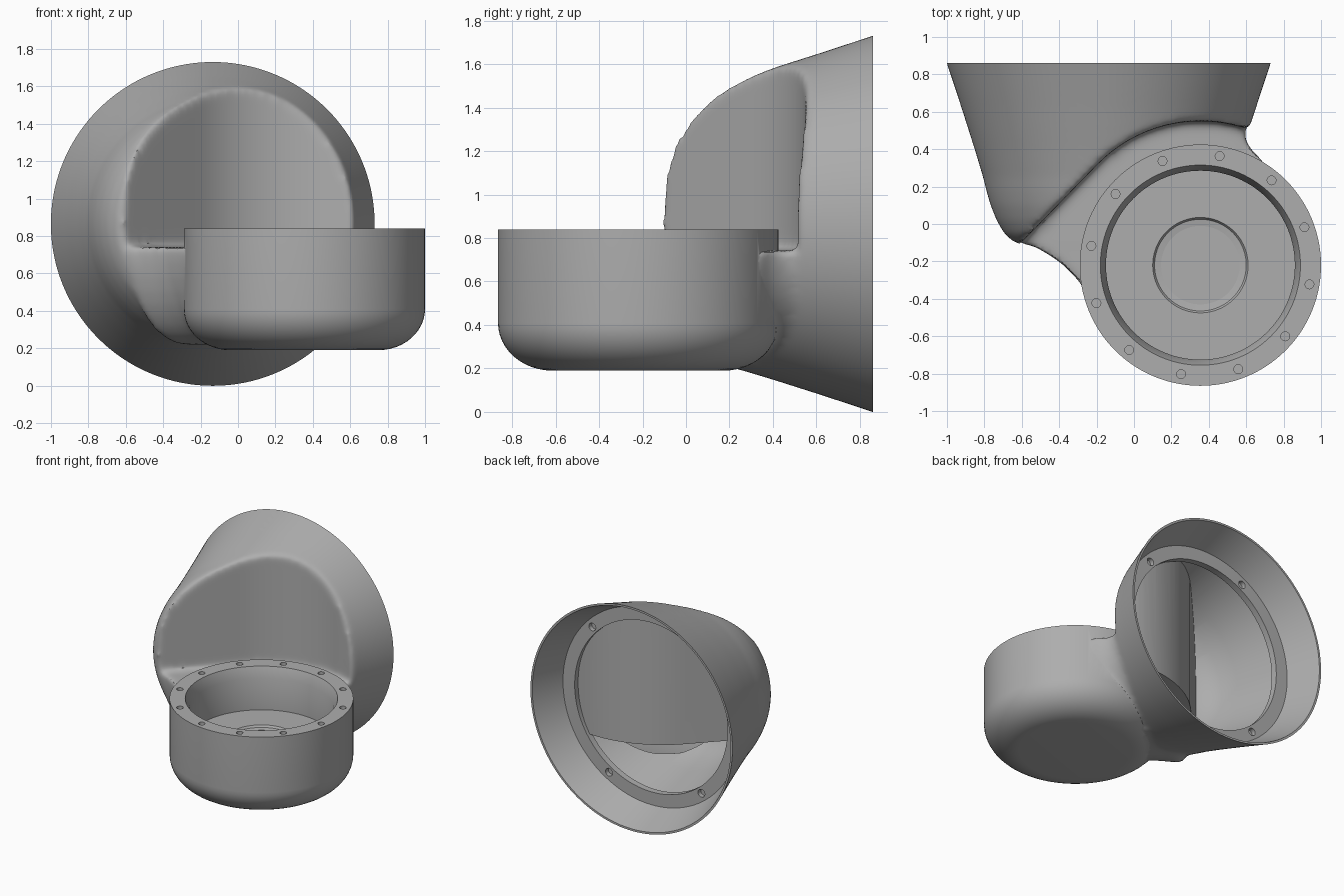
import bpy, bmesh, math

if "Cube" in bpy.data.objects:
    bpy.data.objects.remove(bpy.data.objects["Cube"])

CX, CZ = -0.135, 0.865        # axis of the flared housing (runs along y)
UX, UY = 0.355, -0.22         # axis of the cup (runs along z)
SEG = 112

grey = bpy.data.materials.new("plain grey")
grey.diffuse_color = (0.42, 0.42, 0.42, 1)
grey.use_nodes = True
grey.node_tree.nodes["Principled BSDF"].inputs["Base Color"].default_value = grey.diffuse_color


def finish(bm, name):
    bmesh.ops.recalc_face_normals(bm, faces=bm.faces)
    me = bpy.data.meshes.new(name)
    bm.to_mesh(me)
    bm.free()
    me.materials.append(grey)
    ob = bpy.data.objects.new(name, me)
    bpy.context.collection.objects.link(ob)
    return ob


def lathe(name, profile, place, seg=SEG):
    """profile: (radius, height) pairs; place(u, v, h) gives the 3D point."""
    bm = bmesh.new()
    rings = []
    for r, h in profile:
        n = 1 if r < 1e-6 else seg
        rings.append([bm.verts.new(place(r * math.cos(2 * math.pi * i / seg),
                                         r * math.sin(2 * math.pi * i / seg), h))
                      for i in range(n)])
    for a, b in zip(rings, rings[1:]):
        for i in range(seg):
            j = (i + 1) % seg
            f = [a[i % len(a)], a[j % len(a)], b[j % len(b)], b[i % len(b)]]
            f = list(dict.fromkeys(f))
            if len(f) > 2:
                bm.faces.new(f)
    return finish(bm, name)


def about_z(x, y):
    return lambda u, v, h: (x + u, y + v, h)


def about_y(x, z):
    return lambda u, v, h: (x + u, h, z + v)


def loft(name, outline, levels):
    """stack shifted copies (dx, dy, z) of a plan outline"""
    bm = bmesh.new()
    rings = [[bm.verts.new((x + dx, y + dy, z)) for x, y in outline] for dx, dy, z in levels]
    n = len(outline)
    for a, b in zip(rings, rings[1:]):
        for i in range(n):
            bm.faces.new((a[i], a[(i + 1) % n], b[(i + 1) % n], b[i]))
    bm.faces.new(rings[0])
    bm.faces.new(rings[-1])
    return finish(bm, name)


def apply(ob, kind, **settings):
    m = ob.modifiers.new(kind, kind)
    for k, v in settings.items():
        setattr(m, k, v)
    bpy.context.view_layer.objects.active = ob
    bpy.ops.object.modifier_apply(modifier=m.name)


def boolean(a, b, op):
    apply(a, 'BOOLEAN', operation=op, solver='EXACT', object=b)
    bpy.data.objects.remove(b, do_unlink=True)


def scoop(name, radius, z):
    """plan region in front of the curved wall: arc round the cup plus its tangent"""
    pts = [(1.6, -1.6), (1.6, -0.6)]
    for i in range(41):
        t = math.radians(-15 + (135.8 + 15) * i / 40)
        pts.append((UX + radius * math.cos(t), UY + radius * math.sin(t)))
    x, y = pts[-1]
    pts += [(x - 0.697 * 1.3, y - 0.717 * 1.3), (x - 0.906, -1.6)]
    return loft(name, pts, [(0, 0, z), (0, 0, 2.2)])


def rounded(depth, dx, dy, start, bottom):
    """levels of a block whose lower side rounds off towards (dx, dy)"""
    lv = []
    for i in range(11):
        t = math.pi / 2 * i / 10
        d = depth * (1 - math.cos(t))
        lv.append((dx * d, dy * d, start - (start - bottom) * math.sin(t)))
    return lv


def cup(name, radius, top, bottom):
    prof = [(0, top), (radius, top)]
    for i in range(13):
        t = math.pi / 2 * i / 12
        prof.append((radius - 0.25 + 0.25 * math.cos(t), 0.41 - (0.41 - bottom) * math.sin(t)))
    return lathe(name, prof + [(0, bottom)], about_z(UX, UY))


# flared housing with rounded nose, scooped out by the curved wall
housing = lathe("elbow_housing", [(0, 1.0), (0.912, 1.0), (0.866, 0.86), (0.787, 0.62), (0.717, 0.40),
                                  (0.672, 0.25), (0.655, 0.18), (0.632, 0.10), (0.60, 0.02), (0.56, -0.05),
                                  (0.51, -0.095), (0.46, -0.115), (0.40, -0.12), (0, -0.12)],
                about_y(CX, CZ))
boolean(housing, scoop("scoop", 0.77, 0.742), 'DIFFERENCE')

# concave webs joining cup and housing on the left and right
left = loft("left_web", [(-0.59, -0.09), (-0.52, -0.13), (-0.45, -0.17), (-0.38, -0.22), (-0.32, -0.28),
                         (-0.265, -0.35), (-0.22, -0.45), (0, -0.4), (-0.15, 0), (-0.2, 0.22), (-0.5, 0.1)],
            rounded(0.4, 0.75, 0.5, 0.741, 0.22))
boolean(housing, left, 'UNION')
right = loft("right_web", [(0.58, 0.56), (0.59, 0.49), (0.605, 0.44), (0.635, 0.39), (0.69, 0.34),
                           (0.45, 0.1), (0.1, 0.2), (0.2, 0.56)],
             rounded(0.5, -1, 0, 0.74, 0.27))
boolean(housing, right, 'UNION')
boolean(housing, cup("cup_core", 0.635, 0.738, 0.2), 'UNION')

# soften every joint and the wall edge of the outer skin
apply(housing, 'REMESH', mode='VOXEL', voxel_size=0.018)
apply(housing, 'SMOOTH', factor=0.5, iterations=14)

# crisp cup
boolean(housing, cup("cup", 0.645, 0.84, 0.19), 'UNION')

# hollow of the housing, with flat back cut and mounting ring
hollow = lathe("hollow", [(0, 1.3), (1.3, 1.3), (1.3, 0.86), (0.85, 0.86), (0.755, 0.62), (0.655, 0.62),
                          (0.655, 0.57), (0.695, 0.55), (0.61, 0.25), (0.57, 0.12), (0.51, 0.02),
                          (0.43, -0.04), (0.35, -0.06), (0, -0.06)], about_y(CX, CZ))
boolean(hollow, scoop("wall_keep", 0.815, 0.5), 'DIFFERENCE')
boolean(hollow, lathe("cup_keep", [(0, 0.465), (0.63, 0.465), (0.63, 1.2), (0, 1.2)],
                      about_z(UX, UY)), 'DIFFERENCE')
boolean(hollow, lathe("under_cup", [(0, 0.46), (0.59, 0.46), (0.59, 0.42), (0.53, 0.30), (0.40, 0.24),
                                    (0, 0.24)], about_z(UX, UY)), 'UNION')
boolean(housing, hollow, 'DIFFERENCE')

# open cup cavity with chamfered seat and round recess in the floor
boolean(housing, lathe("cavity", [(0, 0.9), (0.535, 0.9), (0.535, 0.84), (0.505, 0.76), (0.505, 0.515),
                                  (0.255, 0.515), (0.245, 0.5), (0.21, 0.495), (0.21, 0.488), (0, 0.488)],
                       about_z(UX, UY)), 'DIFFERENCE')

# screw holes in cup rim and mounting ring, cut in one go
holes = []
for k in range(12):
    a = math.radians(20 + 30 * k)
    x, y = UX + 0.592 * math.cos(a), UY + 0.592 * math.sin(a)
    holes.append(lathe("rim_hole", [(0, 0.9), (0.024, 0.9), (0.024, 0.77), (0, 0.77)],
                       about_z(x, y), 12))
for deg in (44, 119, 232, 301):
    a = math.radians(deg)
    holes.append(lathe("ring_hole", [(0, 0.7), (0.03, 0.7), (0.03, 0.585), (0, 0.585)],
                       about_y(CX + 0.7 * math.cos(a), CZ + 0.7 * math.sin(a)), 14))
bpy.ops.object.select_all(action='DESELECT')
for h in holes:
    h.select_set(True)
bpy.context.view_layer.objects.active = holes[0]
bpy.ops.object.join()
boolean(housing, holes[0], 'DIFFERENCE')

# smooth shading with crisp edges
housing.data.materials.clear()
housing.data.materials.append(grey)
housing.data.polygons.foreach_set("material_index", [0] * len(housing.data.polygons))
bpy.ops.object.select_all(action='DESELECT')
housing.select_set(True)
bpy.context.view_layer.objects.active = housing
bpy.ops.object.shade_smooth_by_angle(angle=math.radians(35))
